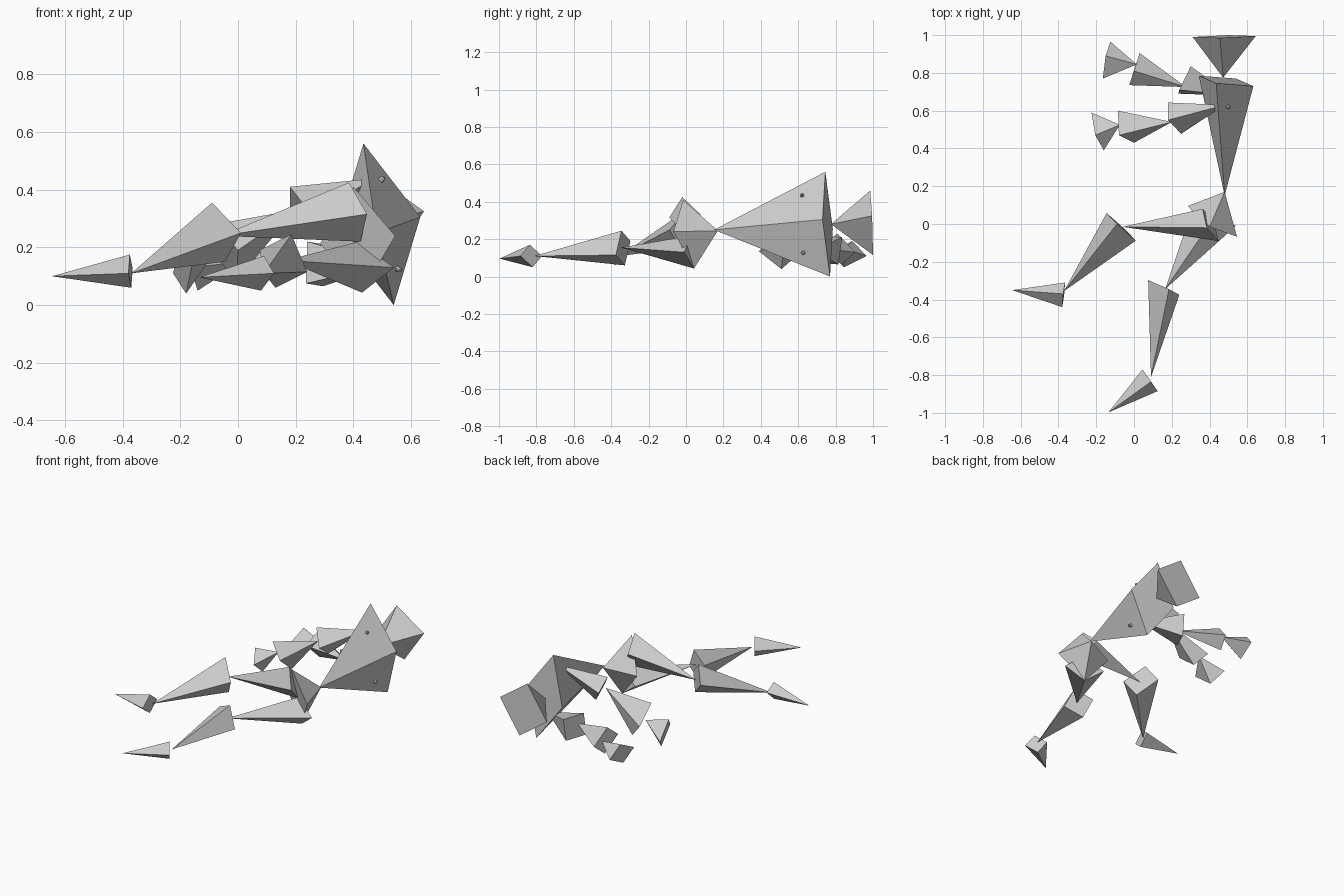
import bpy, bmesh
from mathutils import Vector


def pyramid(name, apex, a, b, c):
    """Pyramid on a parallelogram base; the fourth corner follows from a, b, c."""
    a, b, c, apex = (Vector(p) for p in (a, b, c, apex))
    bm = bmesh.new()
    base = [bm.verts.new(p) for p in (a, b, c, a + c - b)]
    tip = bm.verts.new(apex)
    bm.faces.new(base)
    for i in range(4):
        bm.faces.new((base[i], base[(i + 1) % 4], tip))
    bmesh.ops.recalc_face_normals(bm, faces=bm.faces)
    mesh = bpy.data.meshes.new(name)
    bm.to_mesh(mesh)
    bm.free()
    obj = bpy.data.objects.new(name, mesh)
    bpy.context.collection.objects.link(obj)
    return obj


# Body: each base is given as upper, outer (+x), lower corner
pyramid("torso", (.48, .15, .25), (.435, .745, .56), (.632, .73, .305), (.54, .77, 0))
pyramid("head", (.472, .775, .28), (.455, .985, .46), (.645, .995, .325), (.50, 1, .115))
pyramid("pelvis", (.48, .17, .245), (.40, -.015, .41), (.545, -.067, .24), (.43, .043, .043))

# Upper leg
pyramid("upper_thigh", (-.06, -.015, .24), (.385, -.02, .425), (.447, -.09, .315), (.425, .01, .22))
pyramid("upper_shin", (-.37, -.355, .11), (-.09, 0, .355), (.01, -.088, .25), (-.045, -.03, .15))
pyramid("upper_foot", (-.645, -.35, .10), (-.375, -.37, .175), (-.38, -.44, .11), (-.37, -.38, .06))

# Lower leg
pyramid("lower_thigh", (.165, -.345, .155), (.42, .03, .22), (.54, -.01, .13), (.43, .043, .043))
pyramid("lower_shin", (.09, -.81, .11), (.185, -.345, .245), (.24, -.375, .115), (.13, -.327, .06))
pyramid("lower_foot", (-.135, -.997, .096), (.09, -.835, .17), (.125, -.885, .11), (.08, -.82, .05))

# Upper arm chain
pyramid("upper_side_arm", (.48, .63, .44), (.18, .55, .41), (.25, .477, .32), (.25, .57, .25))
pyramid("upper_side_forearm", (.20, .54, .33), (-.08, .47, .28), (0, .43, .19), (-.005, .56, .085))
pyramid("upper_side_hand", (-.075, .525, .19), (-.205, .47, .205), (-.16, .39, .135), (-.18, .51, .04))

# Lower arm chain
pyramid("lower_side_arm", (.52, .68, .14), (.30, .835, .21), (.24, .71, .22), (.235, .69, .075))
pyramid("lower_side_forearm", (.275, .725, .15), (0, .81, .23), (-.025, .735, .165), (.005, .83, .065))
pyramid("lower_side_hand", (.015, .845, .15), (-.15, .89, .19), (-.165, .77, .13), (-.14, .845, .05))

# Tiny chest studs
for i, (x, y, z) in enumerate([(.50, .62, .437), (.557, .625, .125)]):
    bpy.ops.mesh.primitive_cone_add(vertices=8, radius1=.012, radius2=.006, depth=.02, location=(x, y, z))
    stud = bpy.context.object
    stud.name = f"chest_stud_{i + 1}"
    normal = Vector((.75, -.25, .6)) if i == 0 else Vector((.9, -.25, -.3))
    stud.rotation_euler = normal.to_track_quat('Z', 'Y').to_euler()
